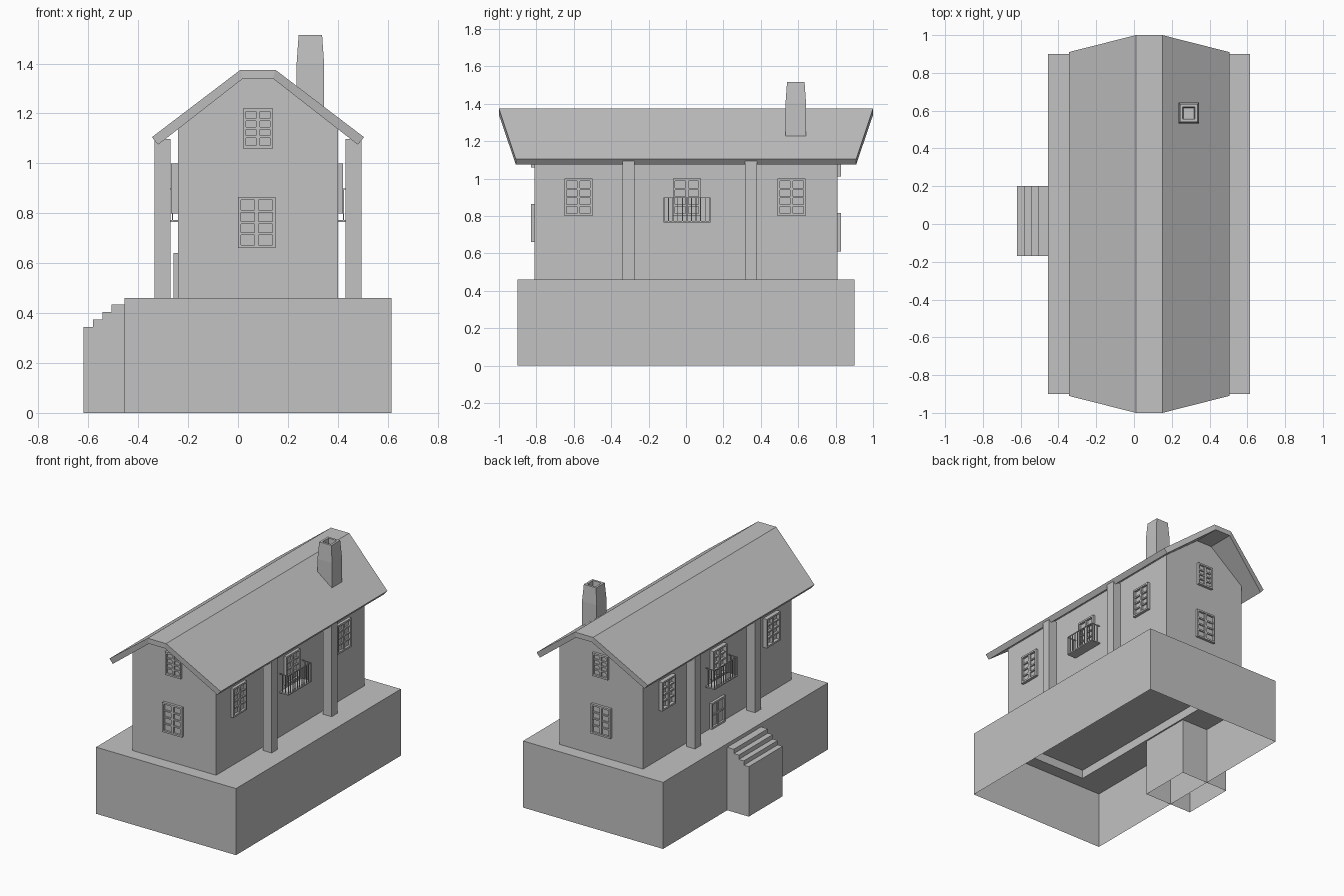
import bpy
import bmesh

if "Cube" in bpy.data.objects:
    bpy.data.objects.remove(bpy.data.objects["Cube"])

plaster = bpy.data.materials.new("plain_grey")
plaster.use_nodes = True
GREY = (0.54, 0.54, 0.54, 1)
plaster.diffuse_color = GREY
plaster.node_tree.nodes["Principled BSDF"].inputs["Base Color"].default_value = GREY

# Main dimensions
GROUND = 0.46
WALL_R, WALL_L, WALL_Y = 0.40, -0.24, 0.81
MID_X = 0.08


def finish(name, bm):
    bmesh.ops.recalc_face_normals(bm, faces=bm.faces[:])
    mesh = bpy.data.meshes.new(name)
    bm.to_mesh(mesh)
    bm.free()
    mesh.materials.append(plaster)
    obj = bpy.data.objects.new(name, mesh)
    bpy.context.collection.objects.link(obj)
    return obj


def loft(rings, caps=(True, True), closed=False):
    """Join rings of points with quads."""
    bm = bmesh.new()
    loops = [[bm.verts.new(p) for p in ring] for ring in rings]
    n = len(loops[0])
    pairs = list(zip(loops, loops[1:]))
    if closed:
        pairs.append((loops[-1], loops[0]))
    for a, b in pairs:
        for i in range(n):
            j = (i + 1) % n
            bm.faces.new((a[i], a[j], b[j], b[i]))
    for wanted, loop in zip(caps, (loops[0], loops[-1])):
        if wanted:
            bm.faces.new(loop)
    return bm


def rect(x0, x1, y0, y1, z):
    return [(x0, y0, z), (x1, y0, z), (x1, y1, z), (x0, y1, z)]


def prism(profile, y0, y1):
    return loft([[(x, y, z) for x, z in profile] for y in (y0, y1)])


def add_box(bm, lo, hi):
    made = bmesh.ops.create_cube(bm, size=1)["verts"]
    for v in made:
        for k in range(3):
            v.co[k] = (lo[k] + hi[k]) / 2 + v.co[k] * (hi[k] - lo[k])


def wall_box(bm, side, u, v, d):
    """Box on a wall: u along the wall, v in height, d outward."""
    axis, at, sign = side
    w = sorted(at + sign * k for k in d)
    if axis == "x":
        add_box(bm, (w[0], u[0], v[0]), (w[1], u[1], v[1]))
    else:
        add_box(bm, (u[0], w[0], v[0]), (u[1], w[1], v[1]))


RIGHT, LEFT = ("x", WALL_R, 1), ("x", WALL_L, -1)
FRONT, BACK = ("y", -WALL_Y, -1), ("y", WALL_Y, 1)


def window(name, side, u, v, depth=0.018, rows=4, cols=2):
    """Framed casement with recessed glass and glazing bars."""
    bm = bmesh.new()
    f, bar = 0.012, 0.005
    (u0, u1), (v0, v1) = u, v
    for a in ((u0, u0 + f), (u1 - f, u1)):
        wall_box(bm, side, a, v, (-0.005, depth))
    for b in ((v0, v0 + f), (v1 - f, v1)):
        wall_box(bm, side, (u0 + f, u1 - f), b, (-0.005, depth))
    wall_box(bm, side, (u0 + f, u1 - f), (v0 + f, v1 - f), (-0.005, 0.004))
    for i in range(1, cols):
        c = u0 + f + (u1 - u0 - 2 * f) * i / cols
        wall_box(bm, side, (c - 0.008, c + 0.008), (v0 + f, v1 - f), (0, depth * 0.8))
    for i in range(1, rows):
        c = v0 + f + (v1 - v0 - 2 * f) * i / rows
        wall_box(bm, side, (u0 + f, u1 - f), (c - bar, c + bar), (0, depth * 0.7))
    finish(name, bm)


def balcony(name, side):
    bm = bmesh.new()
    y0, y1, z0, z1, out, t = -0.12, 0.13, 0.765, 0.90, 0.07, 0.005
    wall_box(bm, side, (y0, y1), (z0, z0 + 0.008), (0, out))
    wall_box(bm, side, (y0, y1), (z1 - t, z1), (out - t, out))
    for e in (y0, y1 - t):
        wall_box(bm, side, (e, e + t), (z1 - t, z1), (0, out))
        for d in (0.02, 0.042):
            wall_box(bm, side, (e, e + t), (z0, z1), (d, d + t))
    count = 11
    for i in range(count):
        y = y0 + (y1 - t - y0) * i / (count - 1)
        wall_box(bm, side, (y, y + t), (z0, z1), (out - t, out))
    finish(name, bm)


# Terrace base: open underneath, thick top with an opening below the house
outer = (-0.455, 0.615, -0.9, 0.9)
opening = (WALL_L, WALL_R, -WALL_Y, WALL_Y)
finish("terrace_base", loft([rect(*outer, 0), rect(*outer, GROUND), rect(*opening, GROUND),
                             rect(*opening, 0.40), rect(*outer, 0.40)], caps=(False, False)))

# Entrance steps, open underneath
steps = [(-0.25, 0), (-0.62, 0)]
for i in range(4):
    z = 0.345 + 0.03 * i
    steps += [(-0.62 + 0.038 * i, z), (-0.582 + 0.038 * i, z)]
steps[-1] = (-0.44, 0.435)
steps += [(-0.44, 0.40), (-0.25, 0.40)]
bm = prism(steps, -0.17, 0.20)
bmesh.ops.recalc_face_normals(bm, faces=bm.faces[:])
under = [f for f in bm.faces if max(v.co.z for v in f.verts) < 0.001]
bmesh.ops.delete(bm, geom=under, context="FACES")
finish("entrance_steps", bm)

# House walls with clipped gable
finish("house_walls", prism([(WALL_L, GROUND), (WALL_R, GROUND), (WALL_R, 1.14),
                             (0.14, 1.345), (0.02, 1.345), (WALL_L, 1.14)], -WALL_Y, WALL_Y))

# Roof: stations across the width, longer at the ridge than at the eaves
stations = []
for sign, ridge in ((-1, False), (-1, True), (1, True), (1, False)):
    if ridge:
        xo, zo, xi, zi, y = 0.07, 1.375, 0.06, 1.34, 1.0
    else:
        xo, zo, xi, zi, y = 0.425, 1.105, 0.40, 1.075, 0.91
    xo, xi = MID_X + sign * xo, MID_X + sign * xi
    stations.append([(xo, -y, zo), (xo, y, zo), (xi, y, zi), (xi, -y, zi)])
finish("roof", loft(stations))

# Chimney with a flue
cx, cy = 0.29, 0.587
flue = [(0.055, 1.22), (0.055, 1.40), (0.047, 1.515), (0.032, 1.515), (0.028, 1.44)]
finish("chimney", loft([rect(cx - r, cx + r, cy - r, cy + r, z) for r, z in flue]))

# Porch pillars on both long sides
for label, x0 in (("left", 0.43), ("right", -0.335)):
    for place, y0 in (("front", -0.34), ("back", 0.315)):
        bm = bmesh.new()
        add_box(bm, (x0, y0, GROUND), (x0 + 0.065, y0 + 0.065, 1.097))
        finish(f"{place}_{label}_pillar", bm)

# Long side windows and balconies
for label, side, depth in (("left", RIGHT, 0.02), ("right", LEFT, 0.028)):
    for place, u in (("front", (-0.65, -0.50)), ("middle", (-0.07, 0.08)), ("back", (0.49, 0.64))):
        window(f"{place}_{label}_window", side, u, (0.80, 1.0), depth)
    balcony(f"{label}_balcony", side)

# Gable windows
for label, side, drop in (("front", FRONT, 0), ("back", BACK, 0.05)):
    window(f"{label}_lower_window", side, (0.0, 0.15), (0.66 - drop, 0.865 - drop))
    window(f"{label}_attic_window", side, (0.02, 0.14), (1.06 - drop, 1.22 - drop))

# Entrance door
window("entrance_door", LEFT, (-0.065, 0.085), (GROUND, 0.64), 0.018, rows=2)
